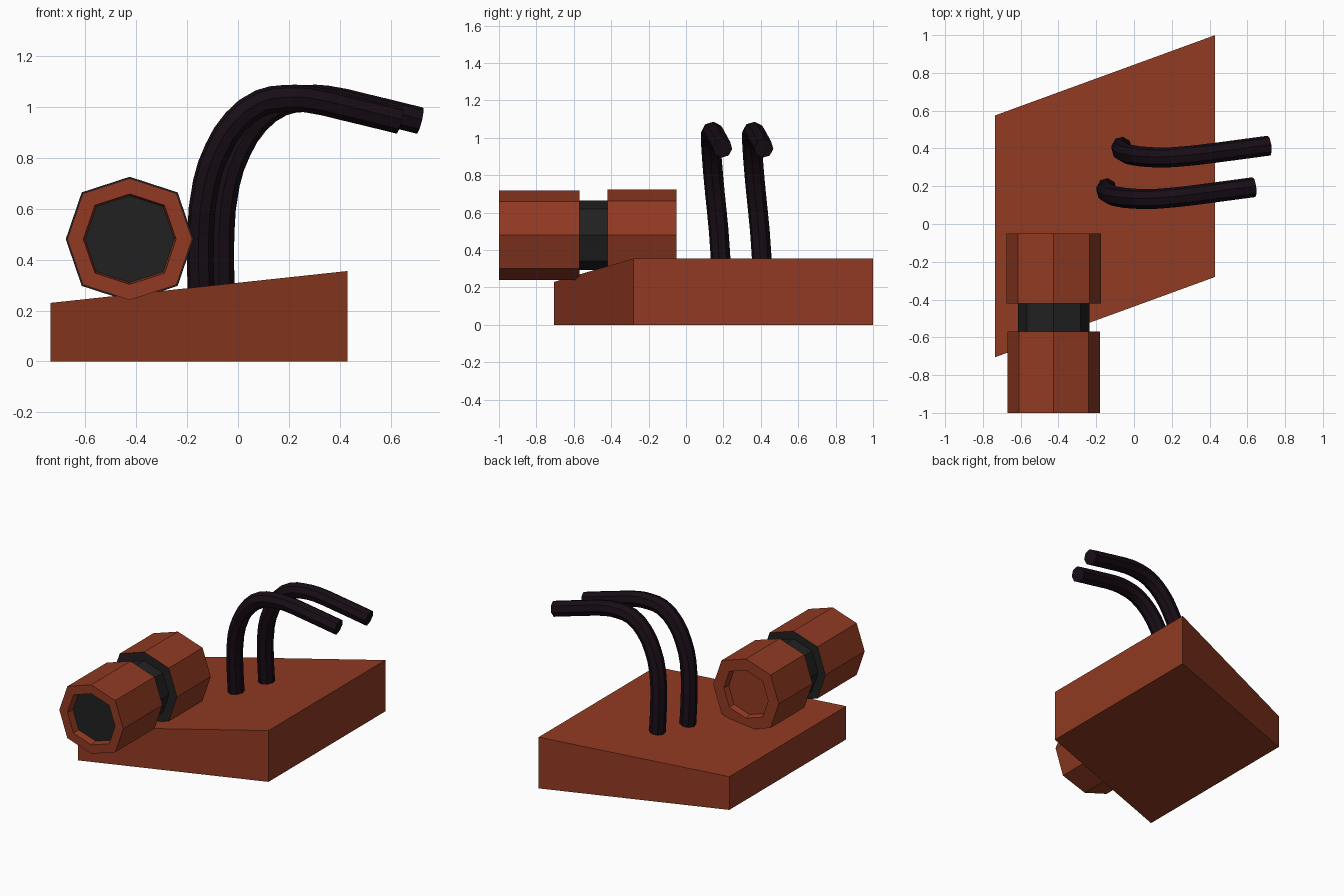
import bpy, bmesh
from mathutils import Vector

if "Cube" in bpy.data.objects:
    bpy.data.objects.remove(bpy.data.objects["Cube"])


def material(name, rgb):
    m = bpy.data.materials.new(name)
    m.diffuse_color = (*rgb, 1)
    m.use_nodes = True
    m.node_tree.nodes["Principled BSDF"].inputs["Base Color"].default_value = m.diffuse_color
    return m


RED = material("rust_red", (0.28, 0.042, 0.016))
DARK = material("charcoal", (0.015, 0.015, 0.015))
CABLE = material("cable_black", (0.009, 0.004, 0.008))


def finish(name, bm, mats):
    bmesh.ops.recalc_face_normals(bm, faces=bm.faces[:])
    me = bpy.data.meshes.new(name)
    bm.to_mesh(me)
    bm.free()
    for m in mats:
        me.materials.append(m)
    ob = bpy.data.objects.new(name, me)
    bpy.context.collection.objects.link(ob)
    return ob


# Skewed base slab: bottom parallelogram, top sloping up to the right
bm = bmesh.new()
corners = [(-0.735, -0.705, 0.23), (0.43, -0.28, 0.355),
           (0.43, 1.0, 0.355), (-0.735, 0.575, 0.23)]
low = [bm.verts.new((x, y, 0)) for x, y, z in corners]
top = [bm.verts.new(c) for c in corners]
bm.faces.new(low)
bm.faces.new(top)
for i in range(4):
    j = (i + 1) % 4
    bm.faces.new((low[i], low[j], top[j], top[i]))
finish("base", bm, [RED])

# Eight-sided barrel: rings of (y, radius, material of the band that follows)
OCT = [(1, 0), (0.75, 0.75), (0, 1), (-0.75, 0.75),
       (-1, 0), (-0.75, -0.75), (0, -1), (0.75, -0.75)]
RINGS = [(-0.95, 0.175, 0), (-1.0, 0.182, 0), (-1.0, 0.245, 0),
         (-0.57, 0.245, 1), (-0.57, 0.19, 1), (-0.42, 0.19, 1),
         (-0.42, 0.251, 0), (-0.05, 0.251, 0), (-0.05, 0.17, 0),
         (-0.09, 0.16, 0)]
bm = bmesh.new()
loops = [[bm.verts.new((-0.425 + r * a, y, 0.48 + 0.975 * r * b)) for a, b in OCT]
         for y, r, _ in RINGS]
for k in range(len(RINGS) - 1):
    for i in range(8):
        j = (i + 1) % 8
        f = bm.faces.new((loops[k][i], loops[k][j], loops[k + 1][j], loops[k + 1][i]))
        f.material_index = RINGS[k][2]
bm.faces.new(loops[0]).material_index = 1   # dark front lens
bm.faces.new(loops[-1])                     # recessed rear plate
finish("barrel", bm, [RED, DARK])

# Two bent cables rising from the base
PATH = [(-0.145, 0.19, 0.27), (-0.147, 0.175, 0.5), (-0.125, 0.155, 0.70),
        (-0.08, 0.143, 0.83), (-0.01, 0.135, 0.94), (0.09, 0.132, 1.015),
        (0.18, 0.138, 1.032), (0.27, 0.147, 1.03), (0.41, 0.165, 1.0),
        (0.635, 0.195, 0.945)]
for name, offset in (("front_cable", (0, 0, 0)), ("rear_cable", (0.08, 0.22, 0))):
    cu = bpy.data.curves.new(name, 'CURVE')
    cu.dimensions = '3D'
    cu.resolution_u = 2
    cu.bevel_depth = 0.053
    cu.bevel_resolution = 2
    cu.use_fill_caps = True
    sp = cu.splines.new('BEZIER')
    sp.bezier_points.add(len(PATH) - 1)
    for p, co in zip(sp.bezier_points, PATH):
        p.co = Vector(co) + Vector(offset)
        p.handle_left_type = p.handle_right_type = 'AUTO'
    sp.use_smooth = False
    cu.materials.append(CABLE)
    bpy.context.collection.objects.link(bpy.data.objects.new(name, cu))
